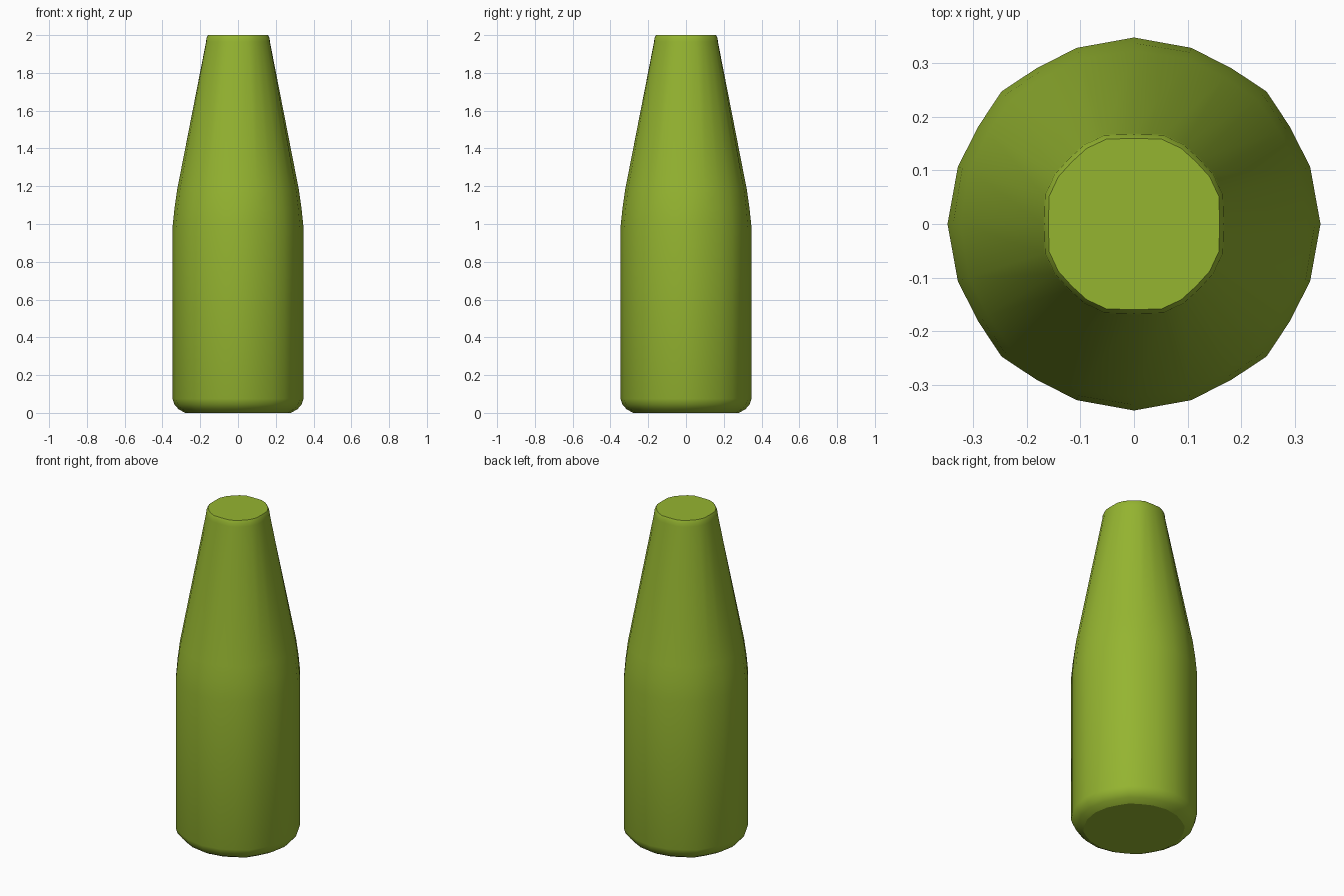
import bpy
import bmesh
from math import radians, sin, cos

cube = bpy.data.objects.get("Cube")
if cube:
    bpy.data.objects.remove(cube, do_unlink=True)

# Bottle glass colour
glass = bpy.data.materials.new("olive_green")
glass.use_nodes = True
color = (0.30, 0.46, 0.03, 1.0)
glass.diffuse_color = color
glass.node_tree.nodes["Principled BSDF"].inputs["Base Color"].default_value = color

# Facet directions within one quarter, and facet radii for body and mouth
quarter = [0, 18, 32, 45, 58, 72]
body_shape = [1.0, 0.993, 0.985, 1.005, 0.985, 0.993]
mouth_shape = [0.96, 1.0, 1.0, 0.985, 1.0, 1.0]

# Profile: radius, height, blend from body facets to mouth facets
profile = [
    (0.28, 0.0, 0.0), (0.315, 0.02, 0.0), (0.337, 0.045, 0.0),
    (0.347, 0.075, 0.0), (0.347, 0.98, 0.0), (0.338, 1.08, 0.1),
    (0.325, 1.18, 0.2), (0.176, 1.965, 1.0), (0.174, 1.985, 1.0),
    (0.166, 2.0, 1.0),
]

bm = bmesh.new()
rings = []
for radius, z, blend in profile:
    ring = []
    for turn in range(4):
        for angle, body, mouth in zip(quarter, body_shape, mouth_shape):
            a = radians(angle + 90 * turn)
            r = radius * (body + (mouth - body) * blend)
            ring.append(bm.verts.new((r * cos(a), r * sin(a), z)))
    rings.append(ring)

# Walls, base and closed mouth
for low, high in zip(rings, rings[1:]):
    for i in range(len(low)):
        j = (i + 1) % len(low)
        bm.faces.new((low[i], low[j], high[j], high[i]))
bm.faces.new(rings[0][::-1])
bm.faces.new(rings[-1])

mesh = bpy.data.meshes.new("bottle")
bm.to_mesh(mesh)
bm.free()
mesh.materials.append(glass)
bottle = bpy.data.objects.new("bottle", mesh)
bpy.context.collection.objects.link(bottle)

# Smooth walls with crisp rims
bpy.context.view_layer.objects.active = bottle
bottle.select_set(True)
bpy.ops.object.shade_smooth_by_angle(angle=radians(30))
